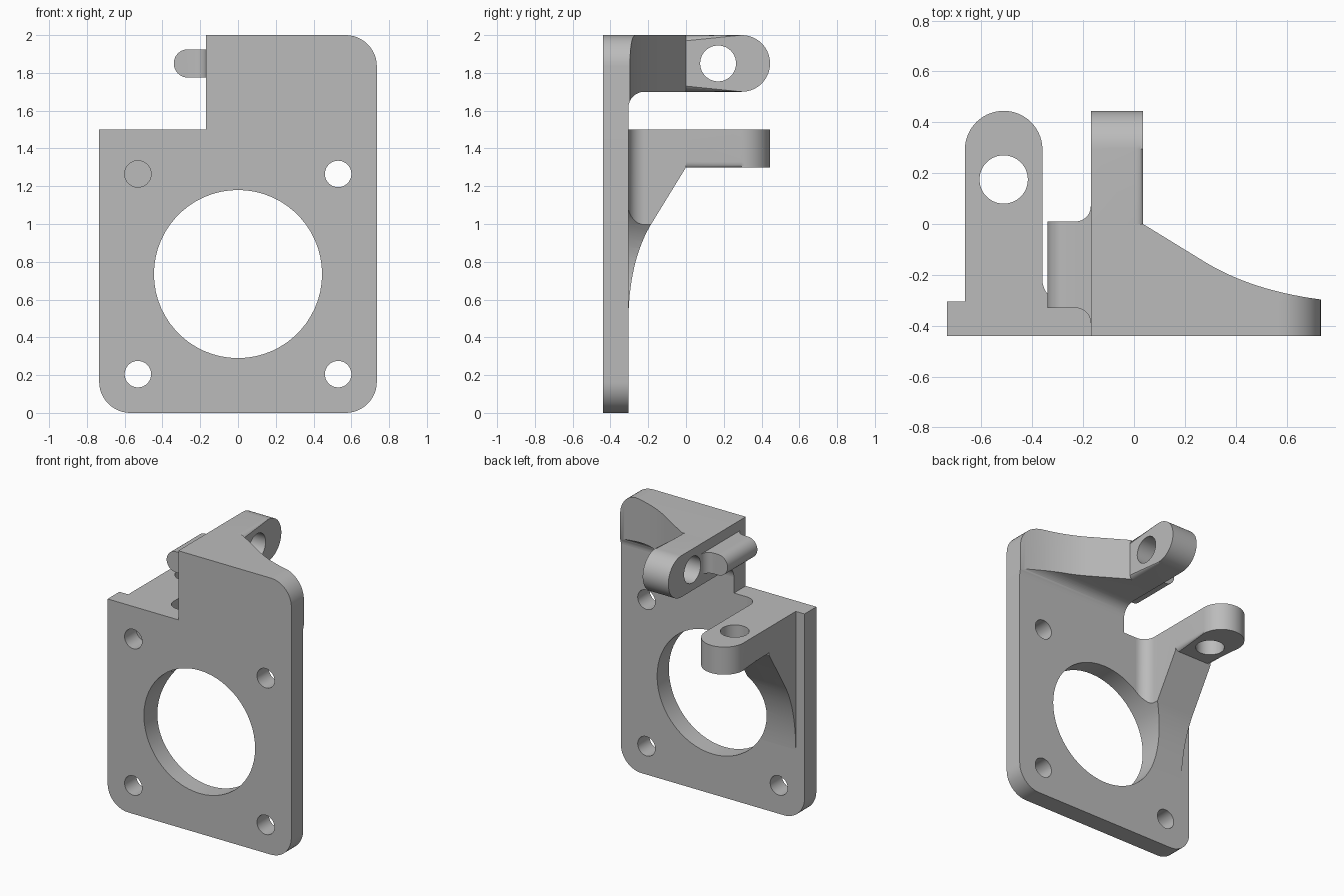
import bpy, bmesh
from math import sin, cos, radians

cube = bpy.data.objects.get("Cube")
if cube:
    bpy.data.objects.remove(cube, do_unlink=True)

grey = bpy.data.materials.new("plain grey")
grey.use_nodes = True
COLOUR = (0.5, 0.5, 0.5, 1)
grey.diffuse_color = COLOUR
for node in grey.node_tree.nodes:
    if node.type == 'BSDF_PRINCIPLED':
        node.inputs["Base Color"].default_value = COLOUR


def arc(cx, cy, r, start, end, n=12):
    angles = [radians(start + (end - start) * i / n) for i in range(n + 1)]
    return [(cx + r * cos(a), cy + r * sin(a)) for a in angles]


def bend(p, q, r, n=14):
    """Quadratic curve from p to r, pulled towards q."""
    ts = [i / n for i in range(n + 1)]
    return [tuple((1 - t) ** 2 * a + 2 * t * (1 - t) * b + t * t * c
                  for a, b, c in zip(p, q, r)) for t in ts]


def prism(name, points, axis, low, high, round_cap=None):
    """Extrude a 2D profile along an axis; optionally round one end cap."""
    k = "xyz".index(axis)

    def place(p, d):
        co = list(p)
        co.insert(k, d)
        return co

    bm = bmesh.new()
    ends = [[bm.verts.new(place(p, d)) for p in points] for d in (low, high)]
    bm.faces.new(ends[0])
    bm.faces.new(ends[1][::-1])
    for i in range(len(points)):
        j = (i + 1) % len(points)
        bm.faces.new((ends[0][i], ends[1][i], ends[1][j], ends[0][j]))
    if round_cap is not None:
        rim = [e for e in bm.edges
               if all(abs(v.co[k] - round_cap) < 1e-4 for v in e.verts)
               and any(v.co.y > 1e-4 for v in e.verts)]
        bmesh.ops.bevel(bm, geom=rim, offset=0.03, segments=5,
                        profile=0.5, affect='EDGES')
    bmesh.ops.recalc_face_normals(bm, faces=bm.faces)
    mesh = bpy.data.meshes.new(name)
    bm.to_mesh(mesh)
    bm.free()
    mesh.materials.append(grey)
    obj = bpy.data.objects.new(name, mesh)
    bpy.context.collection.objects.link(obj)
    return obj


def drill(name, u, v, r, axis, low=-1, high=3):
    return prism(name, arc(u, v, r, 0, 354, 59), axis, low, high)


def combine(obj, cutter, operation):
    """Apply a boolean and discard the cutter."""
    cutter.hide_render = True
    mod = obj.modifiers.new("shape", 'BOOLEAN')
    mod.operation, mod.solver, mod.object = operation, 'EXACT', cutter
    bpy.context.view_layer.objects.active = obj
    bpy.ops.object.modifier_apply(modifier=mod.name)
    bpy.data.objects.remove(cutter, do_unlink=True)


HALF, STEP, BACK, TIP, R = 0.735, -0.17, -0.305, 0.445, 0.165
BORE = (0, 0.735, 0.445)

# Mounting plate: stepped outline with three rounded corners
outline = (arc(-HALF + R, R, R, 180, 270) + arc(HALF - R, R, R, 270, 360)
           + arc(HALF - R, 2 - R, R, 0, 90)
           + [(STEP, 2), (STEP, 1.5), (-HALF, 1.5)])
plate = prism("mounting_plate", outline, 'y', -0.44, BACK)
combine(plate, drill("bore", *BORE, 'y'), 'DIFFERENCE')
for x in (-0.53, 0.53):
    for z in (0.205, 1.265):
        combine(plate, drill("screw_hole", x, z, 0.07, 'y'), 'DIFFERENCE')

# Upper gusset: swept top outline, filleted underneath, trimmed to the plate
sweep = ([(-0.3, BACK), (0.76, BACK), (0.76, -0.3)]
         + bend((HALF, -0.297), (0.464, -0.262), (0.28, -0.15))
         + [(0.06, -0.015), (0.035, 0), (-0.3, 0)])
upper_gusset = prism("upper_gusset", sweep, 'z', 1.55, 2.1)
under = ([(-0.4, 2.2), (-0.4, 1.615)] + arc(-0.22, 1.615, 0.085, 180, 90)
         + [(0.1, 1.7), (0.1, 2.2)])
combine(upper_gusset, prism("underside", under, 'x', -0.5, 1), 'INTERSECT')
combine(upper_gusset, prism("trim", outline, 'y', -1, 1), 'INTERSECT')

# Upper arm: round-ended finger with a cross hole
upper = [(0, 1.7)] + arc(TIP - 0.15, 1.85, 0.15, -90, 90, 28) + [(0, 2)]
upper_arm = prism("upper_arm", upper, 'x', STEP, 0.035, round_cap=0.035)
combine(upper_arm, drill("pin_hole", 0.17, 1.85, 0.095, 'x'), 'DIFFERENCE')

# Lower gusset: curved brace, filleted on its inner side, cleared by the bore
LEFT, RIGHT = -0.665, -0.36
footprint = ([(LEFT, -0.4), (-0.275, -0.4)]
             + arc(-0.275, -0.22, 0.085, 270, 180)
             + [(RIGHT, 0.1), (LEFT, 0.1)])
lower_gusset = prism("lower_gusset", footprint, 'z', 0.3, 1.6)
brace = ([(BACK, 1.5), (0, 1.5), (0, 1.3)]
         + bend((-0.19, 0.99), (-0.3, 0.8), (BACK, 0.5)))
combine(lower_gusset, prism("brace", brace, 'x', -1, 0), 'INTERSECT')
combine(lower_gusset, drill("bore", *BORE, 'y'), 'DIFFERENCE')

# Lower arm: round-ended finger with a vertical hole
mid, half = (LEFT + RIGHT) / 2, (RIGHT - LEFT) / 2
lower = [(RIGHT, 0)] + arc(mid, TIP - half, half, 0, 180, 28) + [(LEFT, 0)]
lower_arm = prism("lower_arm", lower, 'z', 1.3, 1.5, round_cap=1.3)
combine(lower_arm, drill("pin_hole", mid, 0.175, 0.095, 'z'), 'DIFFERENCE')

# Side tab: round-nosed bar flaring where it meets the upper arm
flare = ([(-0.4, -0.33)] + arc(-0.23, -0.39, 0.06, 90, 0)
         + arc(-0.23, 0.07, 0.06, 0, -90) + [(-0.4, 0.01)])
tab = prism("side_tab", flare, 'z', 1.7, 2)
nose = arc(-0.265, 1.85, 0.075, 90, 270, 24) + [(-0.1, 1.775), (-0.1, 1.925)]
combine(tab, prism("nose", nose, 'y', -1, 1), 'INTERSECT')

# Smooth the curved walls, keep the edges crisp
bpy.ops.object.select_all(action='DESELECT')
for part in (plate, upper_gusset, upper_arm, lower_gusset, lower_arm, tab):
    part.select_set(True)
bpy.context.view_layer.objects.active = plate
bpy.ops.object.shade_smooth_by_angle(angle=radians(30))
